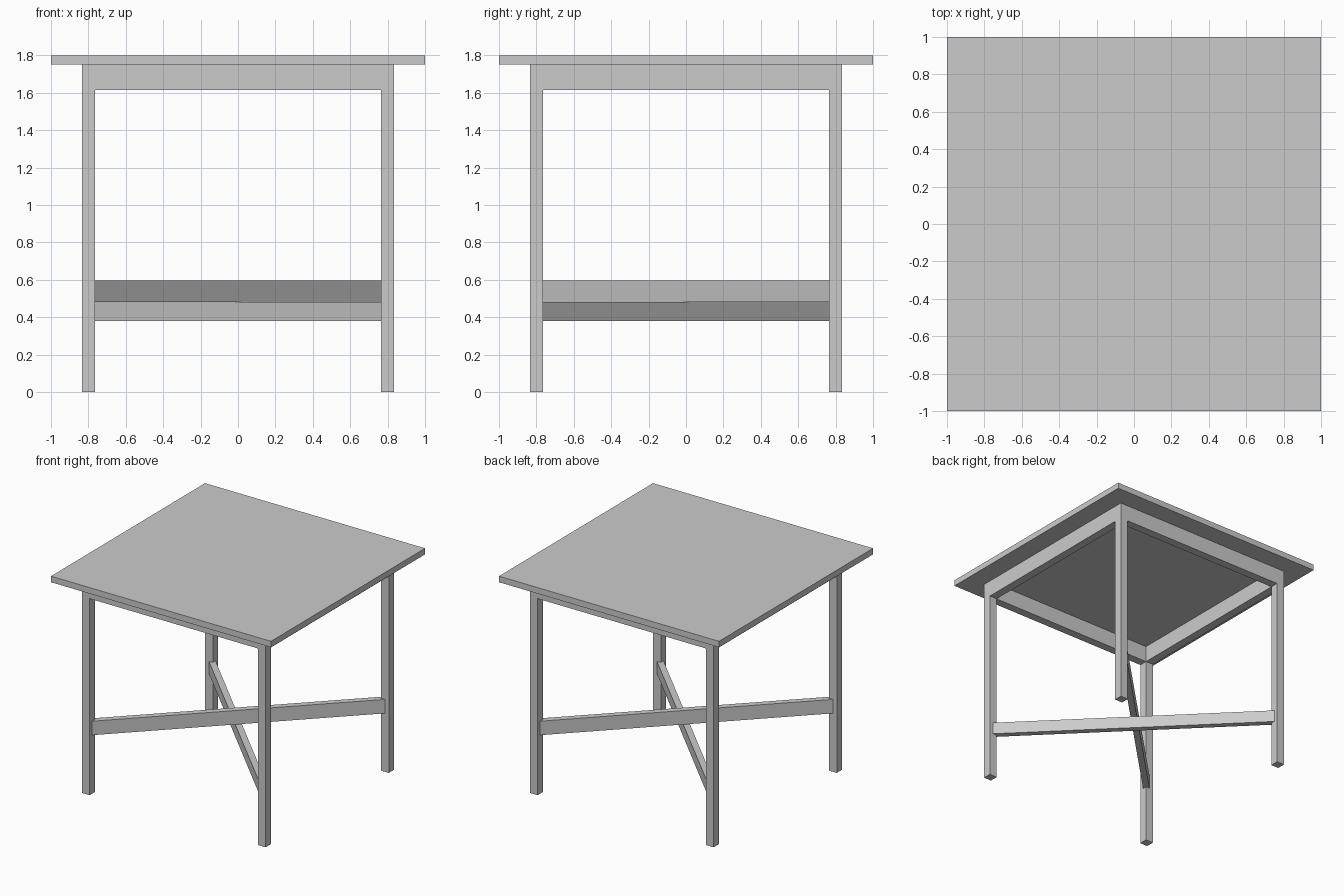
import bpy
from math import pi, sqrt

cube = bpy.data.objects.get("Cube")
if cube:
    bpy.data.objects.remove(cube, do_unlink=True)

# Single material
grey = bpy.data.materials.new("light_grey")
grey.use_nodes = True
colour = (0.6, 0.6, 0.6, 1)
grey.diffuse_color = colour
grey.node_tree.nodes["Principled BSDF"].inputs["Base Color"].default_value = colour


def box(name, size, centre, turn=0):
    """Flat-sided box with the given full size, turned about z."""
    bpy.ops.mesh.primitive_cube_add(size=1, location=centre)
    obj = bpy.context.object
    obj.name = name
    obj.scale = size
    bpy.ops.object.transform_apply(location=False, rotation=False, scale=True)
    obj.rotation_euler.z = turn
    obj.data.materials.append(grey)
    return obj


top_low, top_high = 1.75, 1.80
apron_low = 1.615
leg_w = 0.07
leg_pos = 0.80
inner = leg_pos - leg_w / 2

# Table top
box("table_top", (2, 2, top_high - top_low), (0, 0, (top_low + top_high) / 2))

# Legs
for side, sx in (("left", 1), ("right", -1)):
    for end, sy in (("front", -1), ("back", 1)):
        box(f"{end}_{side}_leg", (leg_w, leg_w, top_low),
            (sx * leg_pos, sy * leg_pos, top_low / 2))

# Aprons, flush with the legs
apron_h = top_low - apron_low
apron_z = (top_low + apron_low) / 2
for name, s in (("front", -1), ("back", 1)):
    box(f"{name}_apron", (2 * inner, leg_w, apron_h), (0, s * leg_pos, apron_z))
for name, s in (("left", 1), ("right", -1)):
    box(f"{name}_apron", (leg_w, 2 * inner, apron_h), (s * leg_pos, 0, apron_z))

# Crossed diagonal stretchers, one resting on the other
bar_w = 0.05
bar_len = 2 * inner * sqrt(2) + bar_w
for name, low, high, turn in (("upper", 0.48, 0.595, pi / 4),
                              ("lower", 0.38, 0.48, -pi / 4)):
    box(f"{name}_stretcher", (bar_len, bar_w, high - low),
        (0, 0, (low + high) / 2), turn)
